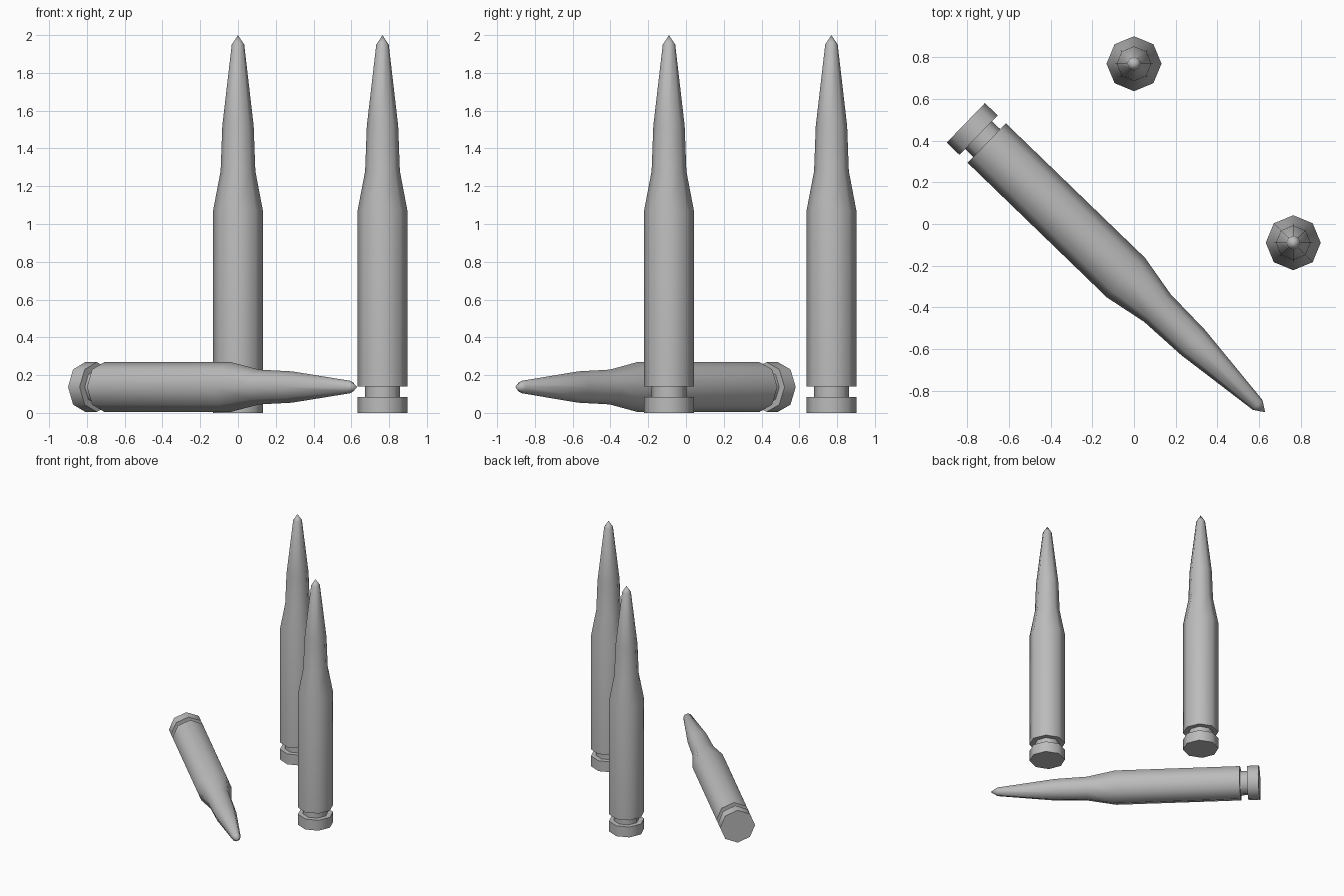
import bpy
import bmesh
from math import cos, sin, pi, radians
from mathutils import Vector

cube = bpy.data.objects.get("Cube")
if cube:
    bpy.data.objects.remove(cube, do_unlink=True)

SIDES = 8
# radius and height: rim, extractor groove, case, shoulder, bullet
PROFILE = [(0.132, 0.0), (0.132, 0.085), (0.093, 0.085), (0.093, 0.14),
           (0.132, 0.14), (0.132, 1.07), (0.092, 1.28), (0.083, 1.52),
           (0.033, 1.95)]
TIP = 2.0

metal = bpy.data.materials.new("grey metal")
metal.use_nodes = True
grey = (0.5, 0.5, 0.5, 1)
metal.diffuse_color = grey
metal.node_tree.nodes["Principled BSDF"].inputs["Base Color"].default_value = grey


def cartridge(name, base, direction):
    """Eight-sided lathed cartridge standing on base, pointing along direction."""
    bm = bmesh.new()
    rings = [[bm.verts.new((r * cos(2 * pi * i / SIDES), r * sin(2 * pi * i / SIDES), z))
              for i in range(SIDES)] for r, z in PROFILE]
    tip = bm.verts.new((0, 0, TIP))
    bm.faces.new(rings[0][::-1])
    for i in range(SIDES):
        j = (i + 1) % SIDES
        for low, high in zip(rings, rings[1:]):
            bm.faces.new((low[i], low[j], high[j], high[i]))
        bm.faces.new((rings[-1][i], rings[-1][j], tip))
    mesh = bpy.data.meshes.new(name)
    bm.to_mesh(mesh)
    bm.free()
    mesh.materials.append(metal)
    obj = bpy.data.objects.new(name, mesh)
    bpy.context.collection.objects.link(obj)
    obj.location = base
    d = Vector(direction)
    if d.z < 0.5:
        obj.rotation_euler = d.to_track_quat('Z', 'Y').to_euler()
    # smooth round the sides, sharp at the rim and groove
    bpy.ops.object.select_all(action='DESELECT')
    obj.select_set(True)
    bpy.context.view_layer.objects.active = obj
    bpy.ops.object.shade_smooth_by_angle(angle=radians(60))


# two standing, one lying across the front left
cartridge("standing_cartridge_back", (0, 0.77, 0), (0, 0, 1))
cartridge("standing_cartridge_left", (0.765, -0.09, 0), (0, 0, 1))
cartridge("lying_cartridge", (-0.808, 0.486, 0.137), (0.719, -0.695, 0))
